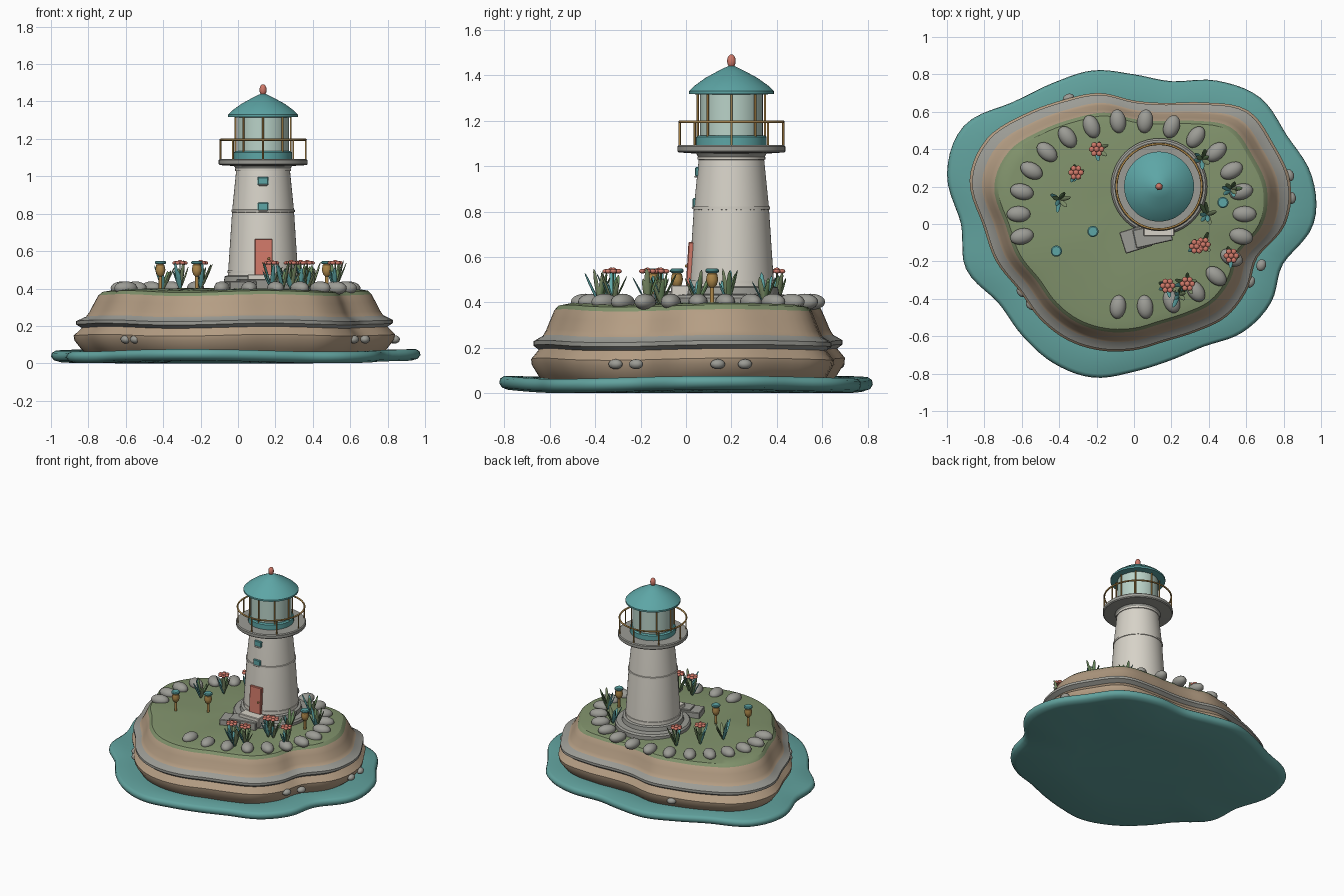
import bpy, bmesh, math, random
from mathutils import Matrix, Euler, Vector

random.seed(4)
if "Cube" in bpy.data.objects:
    bpy.data.objects.remove(bpy.data.objects["Cube"], do_unlink=True)


def material(name, r, g, b):
    mat = bpy.data.materials.new(name)
    mat.use_nodes = True
    mat.diffuse_color = (r, g, b, 1)
    mat.node_tree.nodes["Principled BSDF"].inputs["Base Color"].default_value = (r, g, b, 1)
    return mat


teal = material("teal", .11, .38, .38)
water_blue = material("water teal", .12, .36, .34)
earth = material("tan earth", .46, .34, .23)
grass = material("grass green", .22, .29, .15)
stone = material("grey stone", .33, .33, .30)
cream = material("cream wall", .68, .65, .58)
gold = material("aged gold", .43, .25, .07)
coral = material("coral", .63, .19, .14)
glass = material("pale glass", .49, .65, .58)
leaf_green = material("leaf green", .13, .23, .10)

CENTRE = Vector((.134, .2, 0))


def finish(name, bm, mats, angle=35, location=(0, 0, 0)):
    bmesh.ops.recalc_face_normals(bm, faces=bm.faces)
    mesh = bpy.data.meshes.new(name)
    bm.to_mesh(mesh)
    bm.free()
    for mat in mats:
        mesh.materials.append(mat)
    for poly in mesh.polygons:
        poly.use_smooth = True
    mesh.set_sharp_from_angle(angle=math.radians(angle))
    obj = bpy.data.objects.new(name, mesh)
    obj.location = location
    bpy.context.collection.objects.link(obj)
    return obj


def loft(name, rings, mats, outline=lambda a: 1, wave=lambda a: 0, bands=None,
         n=48, location=CENTRE, angle=35):
    """Stack of closed rings (scale, height); bands gives a material index per strip."""
    bm = bmesh.new()
    loops = []
    for scale, z in rings:
        loop = []
        for i in range(n):
            a = math.tau * i / n
            r = scale * outline(a)
            loop.append(bm.verts.new((r * math.cos(a), r * math.sin(a), max(0, z + wave(a)))))
        loops.append(loop)
    for k, (low, high) in enumerate(zip(loops, loops[1:])):
        for i in range(n):
            j = (i + 1) % n
            face = bm.faces.new((low[i], low[j], high[j], high[i]))
            face.material_index = bands[k] if bands else 0
    bm.faces.new(loops[0])
    bm.faces.new(loops[-1]).material_index = bands[-1] if bands else 0
    return finish(name, bm, mats, angle, location)


def polar(radii):
    """Smooth closed outline through evenly spaced radii."""
    count = len(radii)

    def radius(a):
        t = a / math.tau * count
        i = int(t)
        t -= i
        p, q, r, s = (radii[(i + k) % count] for k in (-1, 0, 1, 2))
        return q + t / 2 * (r - p + t * (2*p - 5*q + 4*r - s + t * (3*(q - r) + s - p)))
    return radius


def add(bm, kind, loc, size, rot=(0, 0, 0), index=0, seg=12):
    m = Matrix.LocRotScale(Vector(loc), Euler(rot), Vector(size))
    if kind == "ball":
        made = bmesh.ops.create_uvsphere(bm, u_segments=seg, v_segments=max(4, seg * 2 // 3), radius=1, matrix=m)
    elif kind == "box":
        made = bmesh.ops.create_cube(bm, size=1, matrix=m)
    else:
        made = bmesh.ops.create_cone(bm, cap_ends=True, segments=seg, radius1=1, radius2=1, depth=1, matrix=m)
    for face in {f for v in made["verts"] for f in v.link_faces}:
        face.material_index = index


def box(name, loc, size, mat, turn=0, lean=0):
    bm = bmesh.new()
    add(bm, "box", (0, 0, 0), size, (lean, 0, turn))
    bmesh.ops.bevel(bm, geom=bm.edges[:], offset=.004, segments=1, affect='EDGES')
    return finish(name, bm, [mat], 30, loc)


# Water and layered island
shore = polar([.96, .985, .945, .955, .885, .79, .80, .85, .87, .92, 1.05, 1.035,
               .925, .93, .84, .845, .86, .85, .79, .755, .755, .82, .845, .825])
cliff = polar([.81, .865, .86, .86, .75, .67, .66, .725, .765, .83, .91, .91,
               .81, .765, .71, .715, .716, .70, .675, .65, .665, .70, .70, .685])
loft("water", [(.5, 0), (.95, .005), (.985, .015), (1, .035), (.995, .055), (.975, .066), (.8, .06)],
     [water_blue], shore, lambda a: .007 * math.sin(3 * a + 1) + .003, n=120, location=(0, 0, 0), angle=60)
loft("island", [(.9, .04), (.95, .075), (.995, .125), (1, .15), (.95, .192), (.985, .21), (.985, .228),
                (.925, .252), (.905, .275), (.875, .325), (.85, .365), (.825, .384), (.76, .393), (.3, .398)],
     [earth, stone, grass], cliff, lambda a: .005 * math.sin(4 * a + .5),
     [0, 0, 0, 0, 1, 1, 1, 0, 0, 0, 2, 2, 2], n=120, location=(0, 0, 0), angle=32)

# Ring of garden stones, left open along the path
bm = bmesh.new()
for k in range(26):
    a = math.tau * k / 26
    if not math.radians(195) < a < math.radians(260):
        add(bm, "ball", (-.013 + .604 * math.cos(a), .053 + .5 * math.sin(a), .402),
            (.064, .043, .036), (0, 0, a), seg=16)
finish("garden_stones", bm, [stone], 60)

# Pebbles caught in the cliff foot
bm = bmesh.new()
for x, y in [(.68, -.22), (.62, -.31), (-.6, -.36), (-.55, -.43), (.83, .26), (.84, .14), (-.35, .67)]:
    add(bm, "ball", (x, y, .128), (.033, .026, .022), (0, 0, math.atan2(y, x) + 1.57))
finish("cliff_pebbles", bm, [stone], 60)

# Tower
loft("plinth", [(.258, .37), (.258, .42), (.248, .432), (.21, .436), (.205, .465), (.19, .47)], [stone])
loft("tower", [(.19, .43), (.186, .5), (.165, .82), (.143, 1.04)], [cream], n=64)
for label, z, r in [("base", .49, .19), ("middle", .815, .170), ("top", 1.035, .149)]:
    loft(label + "_band", [(r - .01, z - .009), (r, z - .006), (r, z + .006), (r - .01, z + .009)], [cream])
loft("gallery", [(.14, 1.03), (.155, 1.055), (.232, 1.06), (.238, 1.066), (.238, 1.086), (.232, 1.092)], [stone])
loft("lantern_base", [(.155, 1.085), (.155, 1.128), (.145, 1.135)], [teal])
loft("lantern_glass", [(.138, 1.13), (.138, 1.325)], [glass])
loft("roof", [(.14, 1.315), (.187, 1.318), (.187, 1.33), (.165, 1.352), (.115, 1.388), (.06, 1.418), (.015, 1.44)],
     [teal])
bm = bmesh.new()
add(bm, "ball", (0, 0, 1.462), (.019, .019, .03), seg=20)
finish("finial", bm, [coral], 60, CENTRE)

# Gold posts of the lantern and gallery, with the handrail
for name, r, low, high, thick in [("lantern_bars", .148, 1.12, 1.325, .005), ("railing_posts", .228, 1.085, 1.195, .005)]:
    bm = bmesh.new()
    for k in range(8):
        a = math.tau * k / 8
        add(bm, "rod", (r * math.cos(a), r * math.sin(a), (low + high) / 2), (thick, thick, high - low), seg=8)
    finish(name, bm, [gold], 50, CENTRE)
bpy.ops.mesh.primitive_torus_add(location=CENTRE + Vector((0, 0, 1.195)), major_radius=.228, minor_radius=.006,
                                 major_segments=48, minor_segments=8)
rail = bpy.context.object
rail.name = "handrail"
rail.data.materials.append(gold)
bpy.ops.object.shade_smooth()

# Door, windows and steps
box("door", (.137, .02, .565), (.095, .03, .2), coral, lean=-.06)
bm = bmesh.new()
add(bm, "ball", (.165, .002, .56), (.007, .007, .007))
finish("door_knob", bm, [gold], 60)
for label, z in [("lower", .838), ("upper", .975)]:
    y = .2 - .19 + (z - .47) * .082
    box(label + "_window", (.134, y + .004, z), (.058, .03, .042), teal)
    box(label + "_window_sill", (.134, y + .002, z - .022), (.05, .035, .008), cream)
box("top_step", (.134, -.025, .44), (.165, .08, .07), cream)
box("middle_step", (.10, -.06, .42), (.2, .1, .06), stone, .22)
box("bottom_step", (.01, -.08, .415), (.15, .12, .05), stone, .3)


# Plants: leaves fan out from the foot, flowers carry a cluster of round petals
def plant(name, x, y, flowering):
    bm = bmesh.new()
    for k in range(8):
        a = k * 2.4 + random.random()
        tilt = random.uniform(.2, .5)
        length = random.uniform(.055, .085)
        reach = length * math.sin(tilt)
        add(bm, "ball", (reach * math.cos(a), reach * math.sin(a), .39 + length * math.cos(tilt)),
            (.004, .012, length), (0, tilt, a), k % 3, 8)
    if flowering:
        add(bm, "rod", (0, 0, .46), (.004, .004, .15), index=0, seg=6)
        add(bm, "ball", (0, 0, .542), (.015, .015, .011), index=3)
        for k in range(6):
            a = math.tau * k / 6
            add(bm, "ball", (.026 * math.cos(a), .026 * math.sin(a), .537), (.015, .015, .01), index=3)
    finish(name, bm, [leaf_green, teal, grass, coral], 60, (x, y, 0))


for k, (x, y) in enumerate([(-.2, .4), (-.31, .275), (.335, -.12), (.37, -.11), (.52, -.17), (.18, -.33), (.285, -.32)]):
    plant(f"flower_{k + 1}", x, y, True)
for k, (x, y) in enumerate([(-.4, .13), (.365, .345), (.52, .185), (.39, .05), (.24, -.38)]):
    plant(f"grass_tuft_{k + 1}", x, y, False)

# Garden lamps
for k, (x, y) in enumerate([(-.415, -.145), (-.22, -.04), (.475, .115)]):
    spot = (x, y, 0)
    loft(f"lamp_{k + 1}", [(.009, .385), (.009, .465), (.02, .475), (.027, .5), (.022, .525), (.012, .534)],
         [gold], n=16, location=spot)
    loft(f"lamp_cap_{k + 1}", [(.024, .53), (.03, .535), (.03, .543), (.024, .548)], [teal], n=20, location=spot)
